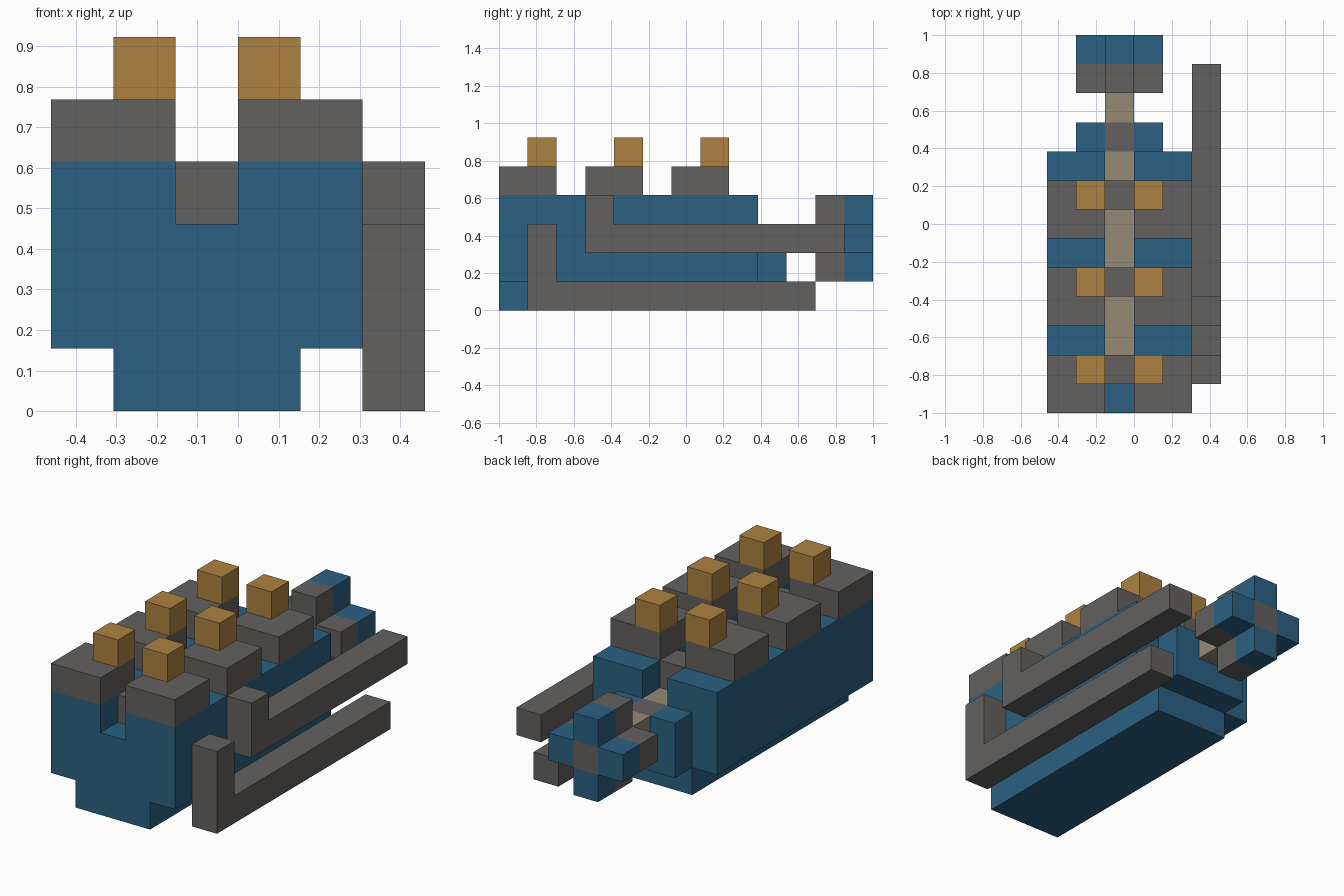
import bpy, bmesh

cube = bpy.data.objects.get("Cube")
if cube:
    bpy.data.objects.remove(cube, do_unlink=True)

U = 2 / 13                 # one grid cell
OFFSET = (3, 6.5, 0)       # centre of the 6 x 13 cell footprint


def material(name, rgb):
    m = bpy.data.materials.new(name)
    m.use_nodes = True
    m.diffuse_color = (*rgb, 1)
    bsdf = next(n for n in m.node_tree.nodes if n.type == 'BSDF_PRINCIPLED')
    bsdf.inputs["Base Color"].default_value = (*rgb, 1)
    return m


BLUE = material("engine blue", (0.024, 0.120, 0.227))
GREY = material("dark iron", (0.125, 0.120, 0.115))
GOLD = material("brass", (0.418, 0.223, 0.053))
TAN = material("pale steel", (0.301, 0.254, 0.181))


def prism(name, mat, profile, start, end, axis='Y'):
    """Extrude a profile in cell units: (x, z) along Y or (y, z) along X."""
    def place(a, b, d):
        p = (a, d, b) if axis == 'Y' else (d, a, b)
        return [(c - o) * U for c, o in zip(p, OFFSET)]
    bm = bmesh.new()
    face = bm.faces.new([bm.verts.new(place(a, b, start)) for a, b in profile])
    new = bmesh.ops.extrude_face_region(bm, geom=[face])["geom"]
    shift = [0, 0, 0]
    shift[1 if axis == 'Y' else 0] = (end - start) * U
    bmesh.ops.translate(bm, vec=shift,
                        verts=[v for v in new if isinstance(v, bmesh.types.BMVert)])
    bmesh.ops.recalc_face_normals(bm, faces=bm.faces)
    mesh = bpy.data.meshes.new(name)
    bm.to_mesh(mesh)
    bm.free()
    mesh.materials.append(mat)
    obj = bpy.data.objects.new(name, mesh)
    bpy.context.collection.objects.link(obj)
    return obj


def box(name, mat, x, y, z):
    (x0, x1), (y0, y1), (z0, z1) = x, y, z
    return prism(name, mat, [(x0, z0), (x1, z0), (x1, z1), (x0, z1)], y0, y1)


# Engine block: narrow sump below, two cylinder banks with a valley between
prism("engine_block", BLUE,
      [(1, 0), (4, 0), (4, 1), (5, 1), (5, 4), (3, 4), (3, 2), (2, 2),
       (2, 4), (0, 4), (0, 1), (1, 1)], 0, 9)
box("front_valley_plug", BLUE, (2, 3), (0, 1), (2, 3))
prism("rear_housing", BLUE,
      [(1, 1), (4, 1), (4, 3), (3, 3), (3, 2), (2, 2), (2, 3), (1, 3)], 9, 10)

# Shaft along the valley, through a collar to the fan
box("valley_shaft", TAN, (2, 3), (1, 9), (2, 3))
box("shaft_collar", GREY, (2, 3), (9, 10), (2, 3))
box("fan_shaft", TAN, (2, 3), (10, 11), (2, 3))

# Three pairs of cylinder heads with plugs, joined by bridges
for n, y in enumerate((0, 3, 6), 1):
    box(f"valley_bridge_{n}", GREY, (2, 3), (y + 1, y + 2), (3, 4))
    for side, x, px in (("right", 0, 1), ("left", 3, 3)):
        box(f"{side}_head_{n}", GREY, (x, x + 2), (y, y + 2), (4, 5))
        box(f"{side}_plug_{n}", GOLD, (px, px + 1), (y + 1, y + 2), (5, 6))

# Cross-shaped fan: iron carrier, blue blades, iron hub
prism("fan_carrier", GREY,
      [(2, 1), (3, 1), (3, 2), (4, 2), (4, 3), (3, 3), (3, 4), (2, 4),
       (2, 3), (1, 3), (1, 2), (2, 2)], 11, 12)
box("fan_hub", GREY, (2, 3), (12, 13), (2, 3))
for name, dx, dz in (("left", 1, 0), ("right", -1, 0), ("top", 0, 1), ("bottom", 0, -1)):
    box(f"{name}_fan_blade", BLUE, (2 + dx, 3 + dx), (12, 13), (2 + dz, 3 + dz))

# Two L-shaped exhaust pipes on the left side: (front, back, bottom, top)
for name, y0, y1, z0, z1 in (("lower", 1, 11, 0, 3), ("upper", 3, 12, 2, 4)):
    prism(f"{name}_exhaust_pipe", GREY,
          [(y0, z0), (y1, z0), (y1, z0 + 1), (y0 + 1, z0 + 1),
           (y0 + 1, z1), (y0, z1)], 5, 6, axis='X')
